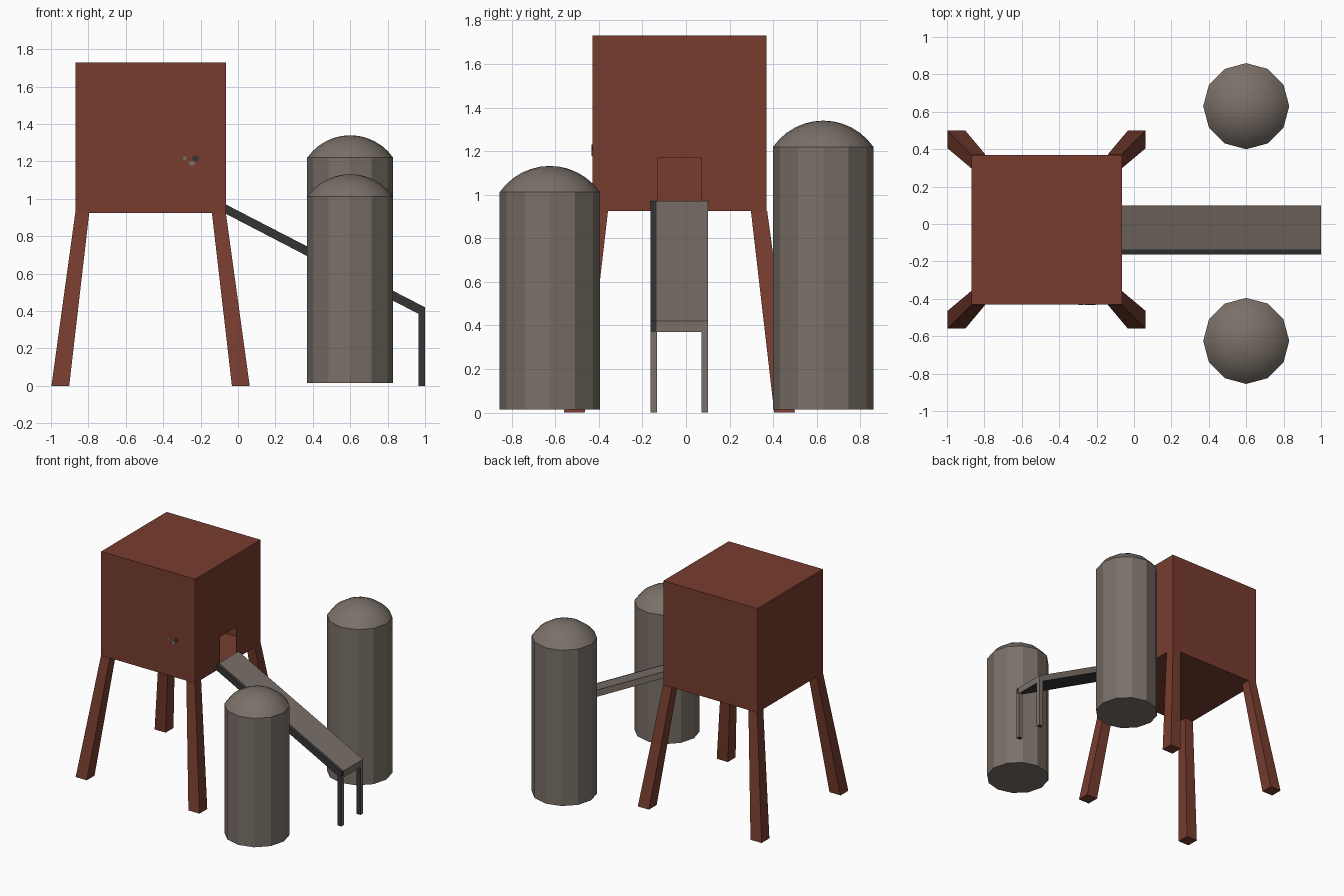
import bpy, bmesh, math
from mathutils import Vector

if "Cube" in bpy.data.objects:
    bpy.data.objects.remove(bpy.data.objects["Cube"])


def material(name, rgb):
    m = bpy.data.materials.new(name)
    m.diffuse_color = (*rgb, 1)
    m.use_nodes = True
    m.node_tree.nodes["Principled BSDF"].inputs["Base Color"].default_value = m.diffuse_color
    return m


RUST = material("rust red", (0.185, 0.046, 0.028))
GREY = material("warm grey", (0.195, 0.162, 0.139))
DARK = material("charcoal", (0.036, 0.036, 0.036))


def finish(name, bm, mats, rule=None, fix_normals=True):
    if fix_normals:
        bmesh.ops.recalc_face_normals(bm, faces=bm.faces)
    bm.normal_update()
    if rule:
        for f in bm.faces:
            f.material_index = rule(f.normal)
    me = bpy.data.meshes.new(name)
    bm.to_mesh(me)
    bm.free()
    for m in mats:
        me.materials.append(m)
    ob = bpy.data.objects.new(name, me)
    bpy.context.collection.objects.link(ob)
    return ob


def loft(name, rings, mats, rule=None):
    """Join equal-length rings of points and cap both ends."""
    bm = bmesh.new()
    vs = [[bm.verts.new(p) for p in r] for r in rings]
    n = len(vs[0])
    for a, b in zip(vs, vs[1:]):
        for i in range(n):
            j = (i + 1) % n
            bm.faces.new((a[i], a[j], b[j], b[i]))
    bm.faces.new(vs[0][::-1])
    bm.faces.new(vs[-1])
    return finish(name, bm, mats, rule)


def prism_y(name, profile, y0, y1, mats, rule=None):
    return loft(name, [[(x, y, z) for x, z in profile] for y in (y0, y1)], mats, rule)


# Raised hollow house with a doorway in its right wall
X0, X1, Y0, Y1, Z0, Z1 = -0.87, -0.065, -0.43, 0.37, 0.925, 1.73
CX, CY = (X0 + X1) / 2, (Y0 + Y1) / 2
D0, D1, DZ = -0.13, 0.07, 1.17
bm = bmesh.new()
quads = [
    [(X0, Y0, Z0), (X1, Y0, Z0), (X1, Y0, Z1), (X0, Y0, Z1)],
    [(X1, Y1, Z0), (X0, Y1, Z0), (X0, Y1, Z1), (X1, Y1, Z1)],
    [(X0, Y1, Z0), (X0, Y0, Z0), (X0, Y0, Z1), (X0, Y1, Z1)],
    [(X0, Y0, Z1), (X1, Y0, Z1), (X1, Y1, Z1), (X0, Y1, Z1)],
    [(X0, Y1, Z0), (X1, Y1, Z0), (X1, Y0, Z0), (X0, Y0, Z0)],
    [(X1, Y0, Z0), (X1, D0, Z0), (X1, D0, DZ), (X1, D1, DZ),
     (X1, D1, Z0), (X1, Y1, Z0), (X1, Y1, Z1), (X1, Y0, Z1)],
]
for q in quads:
    bm.faces.new([bm.verts.new(p) for p in q])
bmesh.ops.remove_doubles(bm, verts=bm.verts, dist=1e-4)
finish("house", bm, [RUST], fix_normals=False)

# Four splayed, tapered legs
for sx, lr in ((-1, "left"), (1, "right")):
    for sy, fb in ((-1, "front"), (1, "back")):
        rings = []
        for z, a, b in ((0, 0.53, 0.435), (Z0, 0.4025, 0.328)):
            rings.append([(CX + sx * u, CY + sy * v, z)
                          for u, v in ((a, a), (b, a), (b, b), (a, b))])
        loft(f"{fb}_{lr}_house_leg", rings, [RUST])

# Sloping ramp: grey deck, charcoal front edge, two posts
slope = [(X1, 0.97), (1.0, 0.42), (1.0, 0.37), (0.965, 0.385), (X1, 0.92)]
shade = lambda n: int(n.y < -0.5 or n.z < -0.5)
prism_y("ramp_deck", slope, -0.135, 0.10, [GREY, DARK], shade)
prism_y("ramp_edge", slope, -0.163, -0.135, [DARK])
for name, y in (("front_ramp_post", -0.163), ("back_ramp_post", 0.07)):
    prism_y(name, [(0.965, 0), (1, 0), (1, 0.38), (0.965, 0.39)],
            y, y + 0.03, [GREY, DARK], shade)

# Two twelve-sided silos with shallow domes
R, H = 0.23, 0.12
BIG = (R * R + H * H) / (2 * H)
HALF = math.asin(R / BIG)
for name, y, top in (("short_silo", -0.625, 1.012), ("tall_silo", 0.63, 1.22)):
    rows = [(R, 0.015), (R, top)]
    for k in range(5, 0, -1):
        a = HALF * k / 6
        rows.append((BIG * math.sin(a), top + H - BIG * (1 - math.cos(a))))
    rings = [[(0.6 + r * math.cos(math.tau * i / 12), y + r * math.sin(math.tau * i / 12), z)
              for i in range(12)] for r, z in rows]
    ob = loft(name, rings, [GREY])
    # Raise the cap centre into a point and smooth the dome only
    bm = bmesh.new()
    bm.from_mesh(ob.data)
    cap = max(bm.faces, key=lambda f: f.calc_center_median().z)
    tip = bmesh.ops.poke(bm, faces=[cap])["verts"][0]
    tip.co = Vector((0.6, y, top + H))
    for f in bm.faces:
        f.smooth = f.calc_center_median().z > top
    for e in bm.edges:
        if all(abs(v.co.z - top) < 1e-4 for v in e.verts):
            e.smooth = False
    bm.to_mesh(ob.data)
    bm.free()

# Tiny fitting on the front wall
for name, x, z, r, m in (("fitting_knob", -0.227, 1.217, 0.02, DARK),
                         ("fitting_plate", -0.247, 1.19, 0.018, GREY),
                         ("fitting_tip", -0.285, 1.217, 0.012, GREY)):
    prism_y(name, [(x + r * math.cos(math.tau * i / 6), z + r * 0.8 * math.sin(math.tau * i / 6))
                   for i in range(6)], Y0 - 0.003, Y0 + 0.002, [m])
